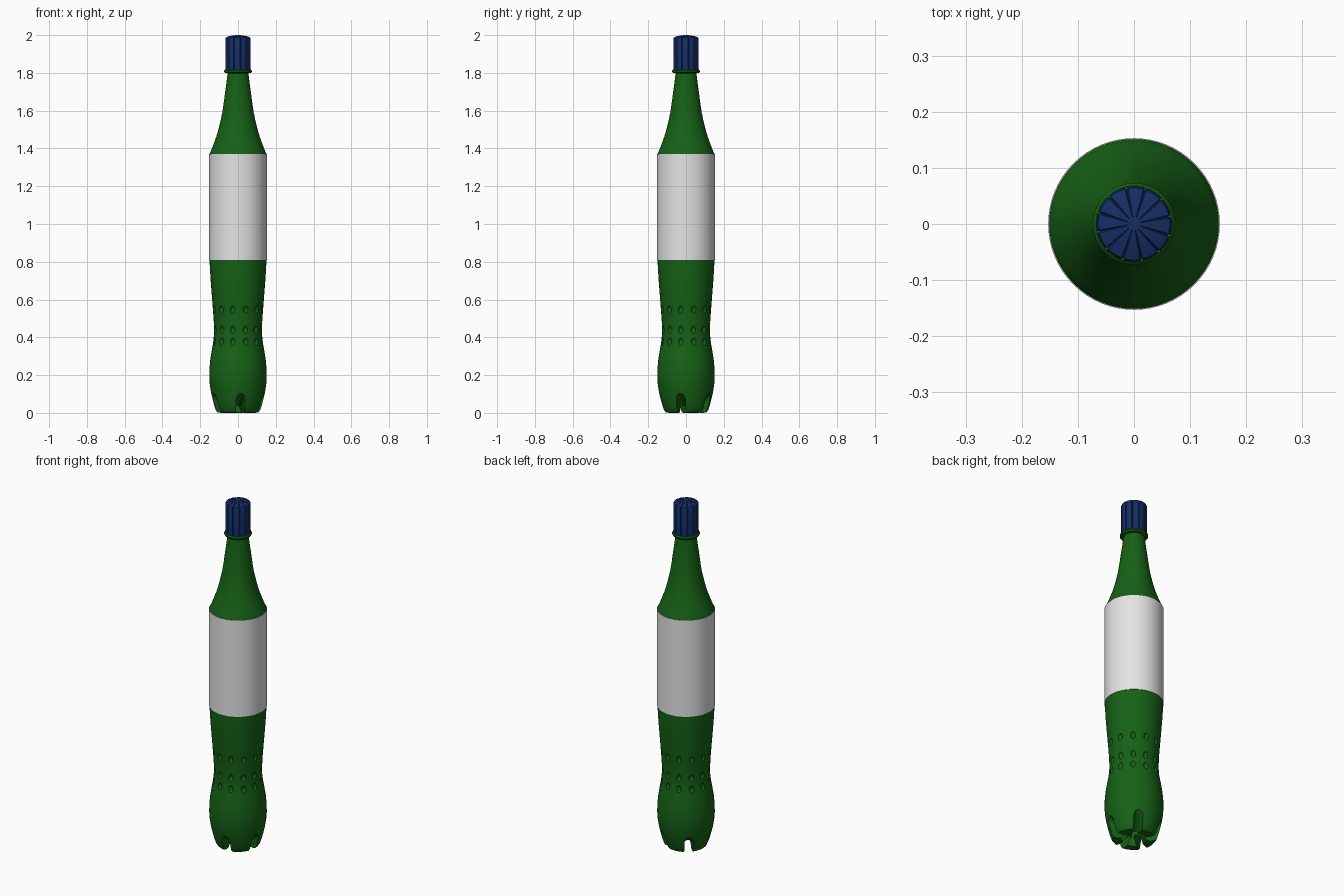
import bpy, bmesh, math
from mathutils import Matrix, Vector

if "Cube" in bpy.data.objects:
    bpy.data.objects.remove(bpy.data.objects["Cube"])


def material(name, rgb):
    m = bpy.data.materials.new(name)
    m.diffuse_color = (*rgb, 1)
    m.use_nodes = True
    m.node_tree.nodes["Principled BSDF"].inputs["Base Color"].default_value = m.diffuse_color
    return m


GREEN = material("bottle green", (0.008, 0.12, 0.008))
WHITE = material("label white", (0.78, 0.78, 0.78))
BLUE = material("cap blue", (0.007, 0.027, 0.13))


def finish(name, bm, mat=None):
    bmesh.ops.recalc_face_normals(bm, faces=bm.faces)
    me = bpy.data.meshes.new(name)
    bm.to_mesh(me)
    bm.free()
    ob = bpy.data.objects.new(name, me)
    bpy.context.collection.objects.link(ob)
    if mat:
        me.materials.append(mat)
    return ob


def smooth(ob, angle):
    bpy.ops.object.select_all(action='DESELECT')
    ob.select_set(True)
    bpy.context.view_layer.objects.active = ob
    bpy.ops.object.shade_smooth_by_angle(angle=math.radians(angle))


def skin(bm, rings, loop=False):
    """Join rings of vertices with quads; cap both ends unless looped."""
    n = len(rings[0])
    pairs = list(zip(rings, rings[1:])) + ([(rings[-1], rings[0])] if loop else [])
    for a, b in pairs:
        for i in range(n):
            j = (i + 1) % n
            bm.faces.new((a[i], a[j], b[j], b[i]))
    if not loop:
        bm.faces.new(rings[0])
        bm.faces.new(rings[-1])


def lathe(name, profile, mat, segments=64, loop=False):
    bm = bmesh.new()
    rings = [[bm.verts.new((r * math.cos(t), r * math.sin(t), z))
              for t in (2 * math.pi * i / segments for i in range(segments))]
             for r, z in profile]
    skin(bm, rings, loop)
    return finish(name, bm, mat)


def carve(ob, cutter):
    """Subtract the cutter, bake the result and remove the cutter."""
    cutter.hide_render = True
    mod = ob.modifiers.new("carve", 'BOOLEAN')
    mod.operation, mod.solver, mod.use_self = 'DIFFERENCE', 'EXACT', True
    mod.object = cutter
    bpy.context.view_layer.update()
    dg = bpy.context.evaluated_depsgraph_get()
    me = bpy.data.meshes.new_from_object(ob.evaluated_get(dg))
    ob.modifiers.clear()
    ob.data = me
    bpy.data.objects.remove(cutter)


# Bottle body
lower = [(0.05, 0.004), (0.09, 0), (0.108, 0.003), (0.117, 0.014), (0.126, 0.04),
         (0.135, 0.075), (0.143, 0.11), (0.15, 0.155), (0.152, 0.19), (0.151, 0.235),
         (0.147, 0.28), (0.14, 0.325), (0.132, 0.37), (0.128, 0.405), (0.127, 0.44),
         (0.1285, 0.49), (0.133, 0.55), (0.14, 0.64), (0.146, 0.72), (0.151, 0.81)]
upper = [(0.151, 1.37), (0.142, 1.39), (0.131, 1.418), (0.115, 1.462), (0.105, 1.495),
         (0.095, 1.535), (0.083, 1.59), (0.075, 1.645), (0.068, 1.70), (0.061, 1.75),
         (0.055, 1.80), (0.055, 1.83)]
body = lathe("bottle_body", lower + upper, GREEN)

# Grip dimples: three rows around the waist
bm = bmesh.new()
for z, r in ((0.378, 0.131), (0.44, 0.127), (0.547, 0.133)):
    for k in range(12):
        m = (Matrix.Rotation(math.radians(-12 + 30 * k), 4, 'Z')
             @ Matrix.Translation((r + 0.003, 0, z))
             @ Matrix.Diagonal((0.013, 0.014, 0.021, 1)))
        bmesh.ops.create_uvsphere(bm, u_segments=12, v_segments=8, radius=1, matrix=m)
carve(body, finish("dimple_cutter", bm))

# Five arched channels that split the base into feet
bm = bmesh.new()
for k in range(5):
    rot = Matrix.Rotation(math.radians(-84 + 72 * k), 4, 'Z')
    rings = []
    for x, w, top in ((0.0, 0.014, 0.035), (0.09, 0.022, 0.065), (0.25, 0.03, 0.185)):
        pts = [(-w, -0.1)] + [(-w * math.cos(a), top - w + w * math.sin(a))
                              for a in (math.pi * i / 10 for i in range(11))] + [(w, -0.1)]
        rings.append([bm.verts.new(rot @ Vector((x, y, z))) for y, z in pts])
    skin(bm, rings)
carve(body, finish("foot_channel_cutter", bm))

# Hollow in the middle of the base
bm = bmesh.new()
bmesh.ops.create_uvsphere(bm, u_segments=32, v_segments=16, radius=1,
                          matrix=Matrix.Diagonal((0.065, 0.065, 0.042, 1)))
carve(body, finish("base_hollow_cutter", bm))
smooth(body, 35)

# Wrapped label sleeve
label = lathe("label", [(0.15, 0.81), (0.153, 0.81), (0.153, 1.37), (0.15, 1.37)],
              WHITE, loop=True)
smooth(label, 35)

# Neck support ring
ring = lathe("neck_ring", [(0.05, 1.797), (0.068, 1.80), (0.073, 1.806),
                           (0.073, 1.812), (0.068, 1.818), (0.05, 1.818)], GREEN, loop=True)
smooth(ring, 35)

# Screw cap with narrow grooves down the side and across the top
bm = bmesh.new()
ribs, rings = 12, []
for r, z in ((0.067, 1.817), (0.067, 1.98), (0.064, 1.988), (0.045, 1.995), (0.012, 2.0)):
    on_top = z > 1.985
    ring_verts = []
    for k in range(ribs):
        for off, deep in ((-2.5, 0), (0, 1), (2.5, 0), (8.75, 0), (15, 0), (21.25, 0)):
            a = math.radians(k * 360 / ribs + 12 + off)
            rr = r - (0.005 * deep if r > 0.06 else 0)
            zz = z - (0.004 * deep if on_top and r > 0.02 else 0)
            ring_verts.append(bm.verts.new((rr * math.cos(a), rr * math.sin(a), zz)))
    rings.append(ring_verts)
skin(bm, rings)
cap = finish("screw_cap", bm, BLUE)
smooth(cap, 25)
